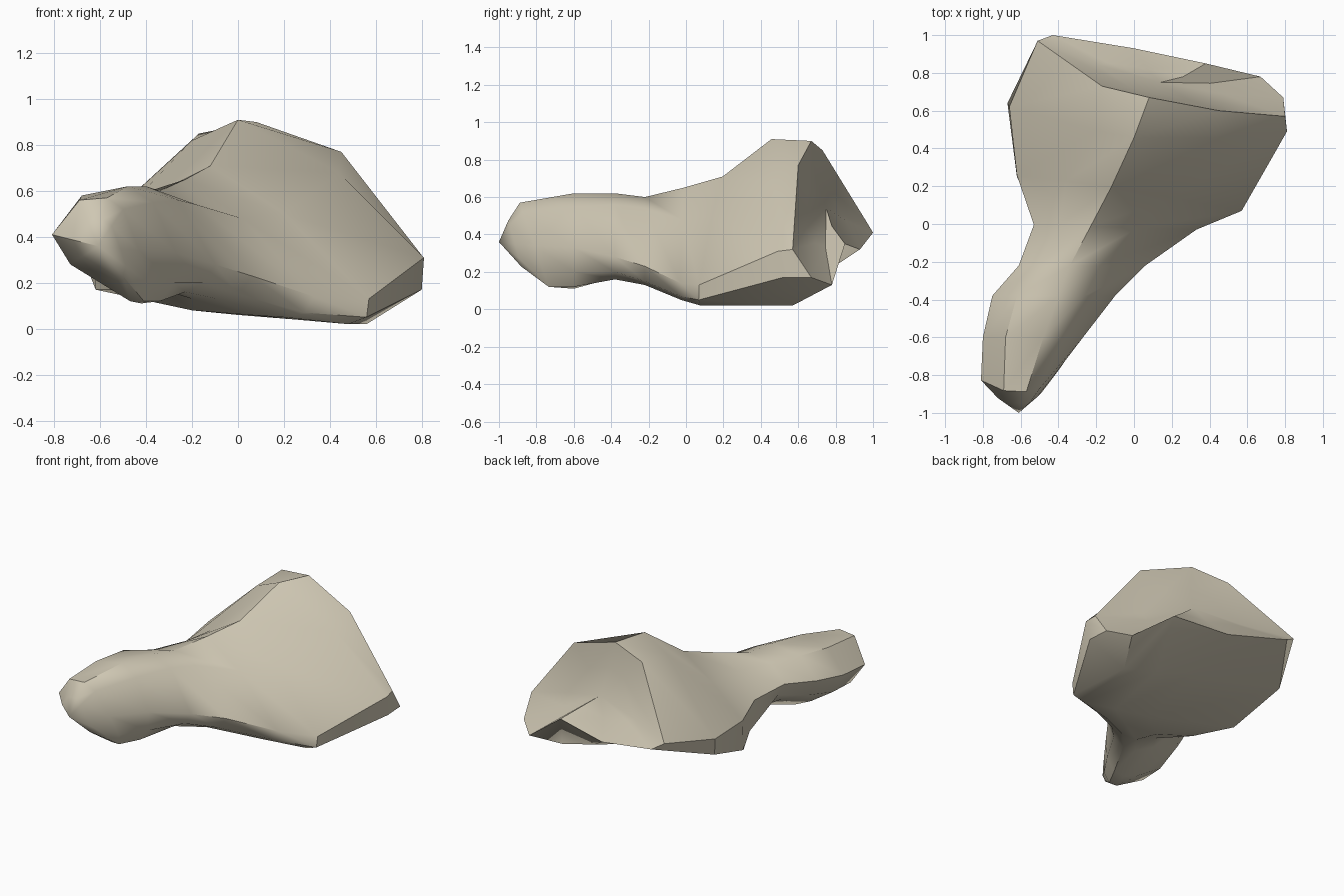
import bpy
import bmesh
from mathutils import Vector

default_cube = bpy.data.objects.get("Cube")
if default_cube:
    bpy.data.objects.remove(default_cube, do_unlink=True)

# Single bone-coloured material
bone = bpy.data.materials.new("pale bone")
bone.use_nodes = True
colour = (0.62, 0.57, 0.45, 1)
bone.diffuse_color = colour
shader = bone.node_tree.nodes["Principled BSDF"]
shader.inputs["Base Color"].default_value = colour
shader.inputs["Roughness"].default_value = 0.9

bm = bmesh.new()


def section(base, lean_x, lean_z, outline):
    """Tilted cross-section: (x, z) outline lying on y = base + lean_x*x + lean_z*z."""
    return [Vector((x, base + lean_x * x + lean_z * z, z)) for x, z in outline]


def add_ring(points):
    return [bm.verts.new(point) for point in points]


def bridge(first, second):
    count = len(first)
    for i in range(count):
        j = (i + 1) % count
        bm.faces.new((first[i], first[j], second[j], second[i]))


def close(ring, centre):
    pole = bm.verts.new(centre)
    for i in range(len(ring)):
        bm.faces.new((ring[i], ring[(i + 1) % len(ring)], pole))


# Each outline starts at the top spine and runs round by the +x side
toe = section(-.7, -.02, -.35, [
    (-.57, .57), (-.5, .52), (-.43, .34), (-.39, .2), (-.41, .12),
    (-.47, .12), (-.6, .2), (-.73, .28), (-.81, .41), (-.69, .56)])
heel = section(-.6, 0, 0, [
    (-.48, .62), (-.37, .55), (-.27, .33), (-.28, .2), (-.34, .12),
    (-.42, .11), (-.55, .17), (-.72, .28), (-.8, .42), (-.68, .58)])
instep = section(-.38, 0, 0, [
    (-.4, .62), (-.26, .56), (-.1, .28), (-.15, .2), (-.23, .16),
    (-.33, .17), (-.48, .25), (-.68, .33), (-.75, .45), (-.62, .59)])
neck = section(-.22, 0, 0, [
    (-.34, .6), (-.18, .54), (.06, .23), (0, .15), (-.09, .13),
    (-.2, .13), (-.36, .2), (-.56, .36), (-.61, .45), (-.51, .56)])
waist = section(-.02, -.03, 0, [
    (-.23, .65), (.02, .48), (.33, .14), (.29, .07), (.2, .05),
    (.05, .06), (-.2, .08), (-.49, .17), (-.53, .4), (-.4, .57)])
flare = section(.15, -.15, .04, [
    (-.12, .71), (.2, .5), (.57, .13), (.56, .05), (.48, .02),
    (.25, .04), (0, .06), (-.62, .17), (-.62, .38), (-.36, .57)])
shoulder = section(.63, -.1, -.19, [
    (0, .91), (.44, .68), (.81, .31), (.8, .17), (.56, .02),
    (.3, .09), (0, .18), (-.67, .3), (-.66, .4), (-.2, .82)])

# Raised rim round the joint, with a lower lip that bulges backwards
rim = [Vector(p) for p in (
    (.08, .67, .9), (.45, .6, .77), (.8, .57, .32), (.79, .67, .17), (.67, .78, .13),
    (.38, .85, .35), (0, .93, .32), (-.43, 1, .41), (-.51, .97, .46), (-.17, .73, .85))]

# Rounded toe tip
tip = Vector((-.61, -1, .36))
tip_ring = [tip.lerp(p, .55) for p in toe]
for point, outer in zip(tip_ring, toe):
    point.y = tip.y + (outer.y - tip.y) * .45

# Hollow joint surface at the back
hollow = Vector((.14, .75, .54))
dish = [p.lerp(hollow, .5) - Vector((0, .02, 0)) for p in rim]

rings = [add_ring(r) for r in (tip_ring, toe, heel, instep, neck, waist,
                               flare, shoulder, rim, dish)]
for first, second in zip(rings, rings[1:]):
    bridge(first, second)
close(rings[0], tip)
close(rings[-1], hollow)
bmesh.ops.recalc_face_normals(bm, faces=bm.faces[:])

mesh = bpy.data.meshes.new("bone_body")
bm.to_mesh(mesh)
bm.free()
mesh.materials.append(bone)
body = bpy.data.objects.new("bone_body", mesh)
bpy.context.collection.objects.link(body)

# Soft shading with crisp rim edges
bpy.ops.object.select_all(action="DESELECT")
body.select_set(True)
bpy.context.view_layer.objects.active = body
bpy.ops.object.shade_smooth_by_angle(angle=.7)
